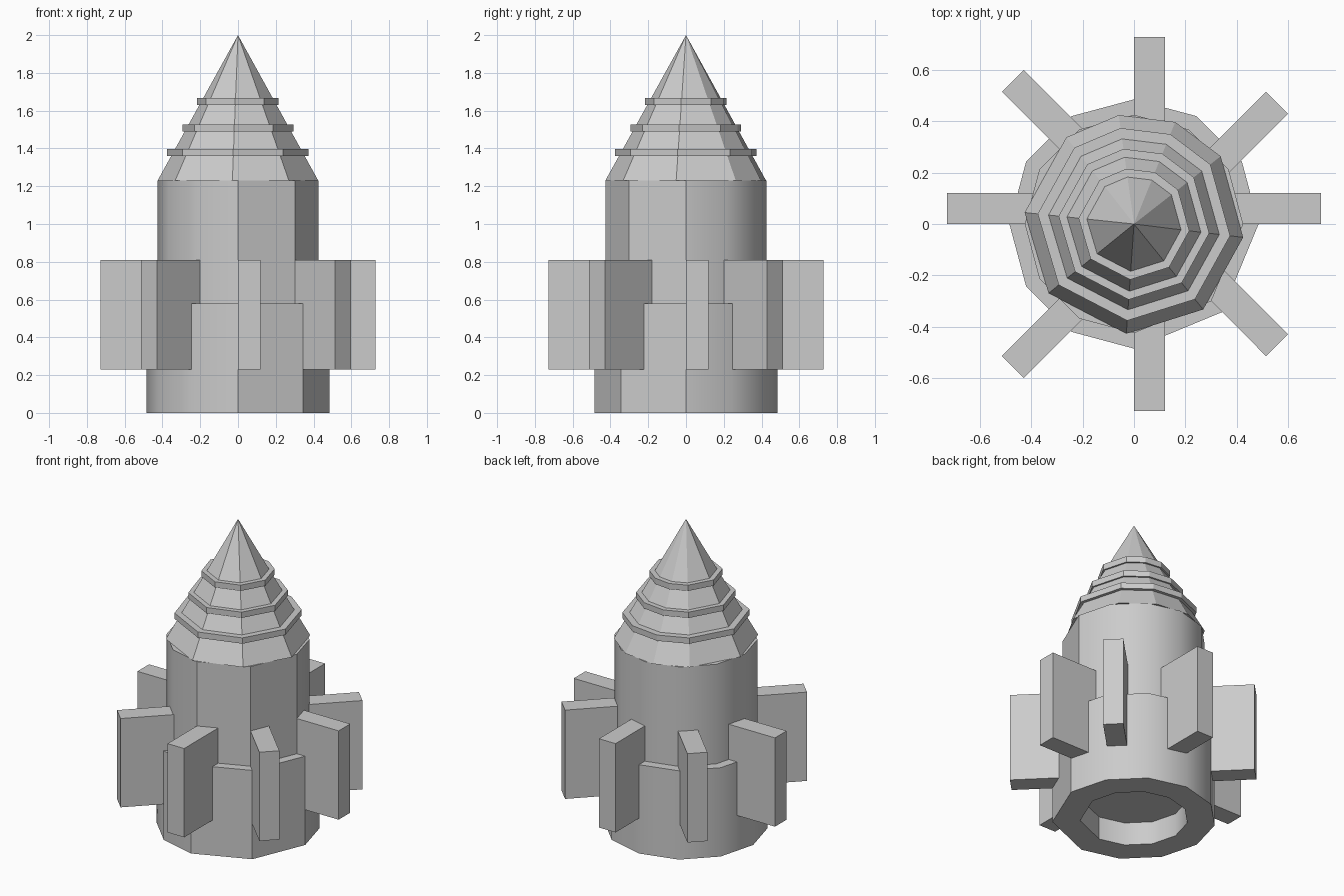
import bpy, bmesh
from math import cos, sin, radians
from mathutils import Matrix

if "Cube" in bpy.data.objects:
    bpy.data.objects.remove(bpy.data.objects["Cube"])

# Uneven low-poly cross-sections (angles in degrees)
HULL = [0, 30, 60, 90, 120, 150, 180, 210, 240, 270, 315]
NOSE = [-7, 38, 68, 98, 128, 174, 219, 266, 309]


def finish(name, bm, smooth_angle=None):
    bmesh.ops.recalc_face_normals(bm, faces=bm.faces)
    me = bpy.data.meshes.new(name)
    bm.to_mesh(me)
    bm.free()
    ob = bpy.data.objects.new(name, me)
    bpy.context.collection.objects.link(ob)
    if smooth_angle:
        for p in me.polygons:
            p.use_smooth = True
        me.set_sharp_from_angle(angle=radians(smooth_angle))
    return ob


def lathe(name, profile, angles, smooth_angle=None):
    """Sweep (radius, z) points round the given angles; radius 0 closes to a point."""
    bm = bmesh.new()
    rings = []
    for r, z in profile:
        if r == 0:
            rings.append([bm.verts.new((0, 0, z))] * len(angles))
        else:
            rings.append([bm.verts.new((r * cos(radians(a)), r * sin(radians(a)), z))
                          for a in angles])
    n = len(angles)
    for a, b in zip(rings, rings[1:]):
        for i in range(n):
            j = (i + 1) % n
            bm.faces.new(list(dict.fromkeys((a[i], a[j], b[j], b[i]))))
    return finish(name, bm, smooth_angle)


# Base collar with a shallow recess underneath
lathe("base_collar", [(0, 0.15), (0.32, 0.15), (0.32, 0), (0.485, 0),
                      (0.485, 0.58), (0, 0.58)], HULL, 32)

# Main body
lathe("body", [(0, 0.2), (0.425, 0.2), (0.425, 1.23), (0, 1.23)], HULL, 32)

# Nose cone
lathe("nose_cone", [(0, 1.23), (0.428, 1.23), (0, 2.0)], NOSE)

# Bands round the nose
for i, (r, z) in enumerate([(0.377, 1.36), (0.295, 1.49), (0.217, 1.63)]):
    lathe(f"nose_band_{i + 1}", [(0, z), (r, z), (r, z + 0.038), (0, z + 0.038)], NOSE)

# Four slabs crossing the body, set to one side of centre, make eight fins
for i in range(4):
    bm = bmesh.new()
    m = (Matrix.Rotation(radians(-45 * i), 4, 'Z')
         @ Matrix.Translation((0, 0.06, 0.52))
         @ Matrix.Diagonal((1.454, 0.12, 0.58, 1)))
    bmesh.ops.create_cube(bm, size=1, matrix=m)
    finish(f"fin_pair_{i + 1}", bm)
